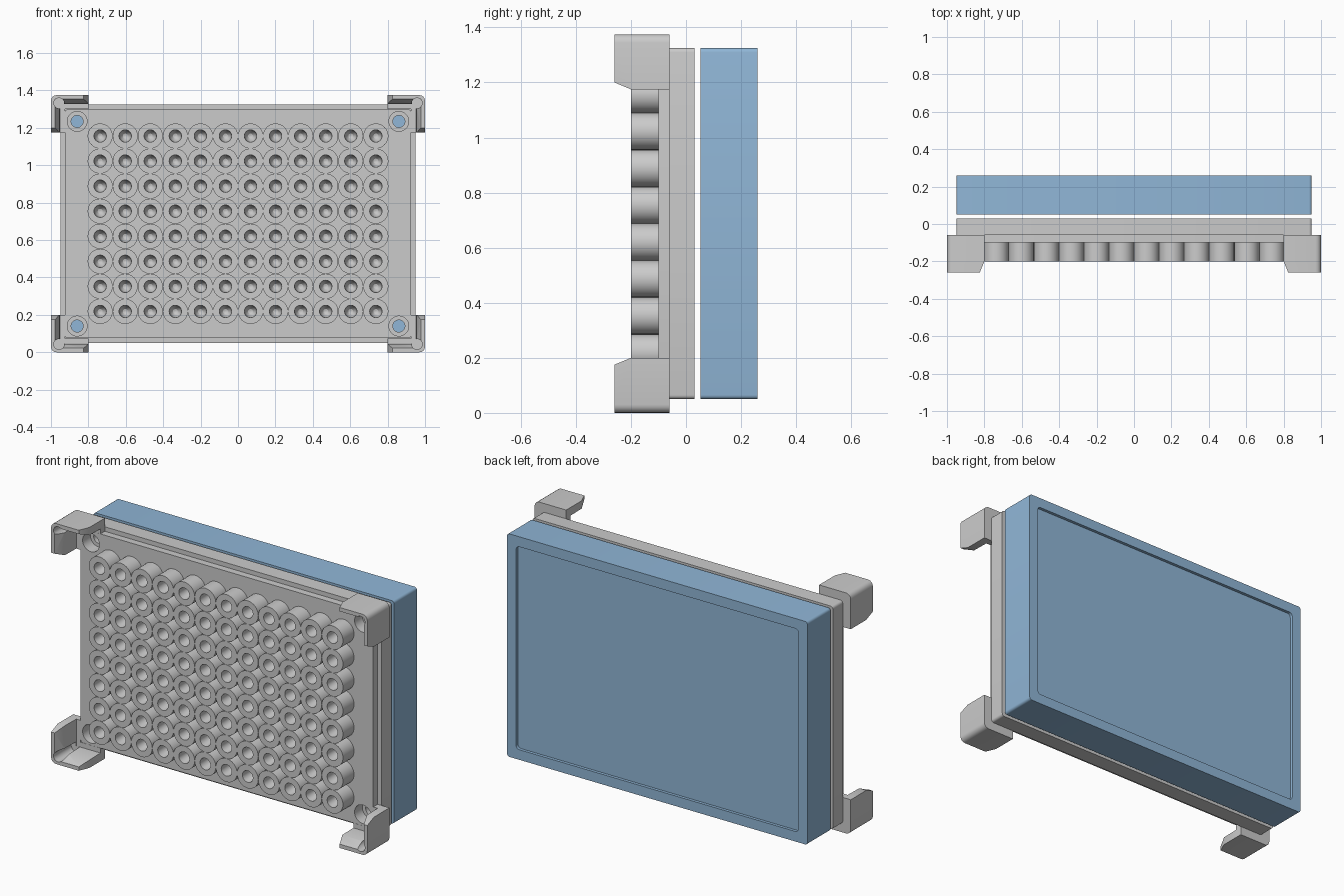
import bpy, bmesh
from math import sin, cos, pi, radians

if "Cube" in bpy.data.objects:
    bpy.data.objects.remove(bpy.data.objects["Cube"])

ZC = 0.6875          # vertical centre of the whole model
PITCH = 0.134        # well spacing


def rounded_rect(hx, hz, r, n=4):
    pts = []
    for k, (sx, sz) in enumerate([(1, 1), (-1, 1), (-1, -1), (1, -1)]):
        for i in range(n + 1):
            a = (k + i / n) * pi / 2
            pts.append((sx * (hx - r) + r * cos(a), sz * (hz - r) + r * sin(a)))
    return pts


def circle(r, x=0, z=0, n=32):
    return [(x + r * cos(2 * pi * i / n), z + r * sin(2 * pi * i / n)) for i in range(n)]


def l_shape(length, t, r=0.03, X=1.0, Z=ZC, n=4):
    """L-shaped outline hugging the upper right corner."""
    arc = [(X - r + r * cos(i / n * pi / 2), Z - r + r * sin(i / n * pi / 2)) for i in range(n + 1)]
    return ([(X - t, Z - t), (X - t, Z - length), (X, Z - length)] + arc
            + [(X - length, Z), (X - length, Z - t)])


def loft(name, levels, origin=(0, 0, ZC)):
    """Bridge a list of (y, outline) sections and cap both ends."""
    bm = bmesh.new()
    rings = [[bm.verts.new((x, y, z)) for x, z in pts] for y, pts in levels]
    n = len(rings[0])
    for a, b in zip(rings, rings[1:]):
        for i in range(n):
            j = (i + 1) % n
            bm.faces.new((a[i], a[j], b[j], b[i]))
    bm.faces.new(rings[0])
    bm.faces.new(rings[-1])
    bmesh.ops.recalc_face_normals(bm, faces=bm.faces)
    me = bpy.data.meshes.new(name)
    bm.to_mesh(me)
    bm.free()
    ob = bpy.data.objects.new(name, me)
    ob.location = origin
    bpy.context.collection.objects.link(ob)
    return ob


def activate(ob):
    bpy.ops.object.select_all(action='DESELECT')
    ob.select_set(True)
    bpy.context.view_layer.objects.active = ob


def apply(ob, kind, **props):
    activate(ob)
    m = ob.modifiers.new(kind.title(), kind)
    for k, v in props.items():
        setattr(m, k, v)
    bpy.ops.object.modifier_apply(modifier=m.name)


def mirror_xz(ob):
    apply(ob, 'MIRROR', use_axis=(True, False, True), use_mirror_merge=False)


def cut(ob, cutter):
    cutter.hide_render = True
    apply(ob, 'BOOLEAN', operation='DIFFERENCE', solver='EXACT', object=cutter)
    bpy.data.objects.remove(cutter)


def smooth(ob):
    activate(ob)
    bpy.ops.object.shade_smooth_by_angle(angle=radians(30))


# Stepped base plate with four counterbored screw holes
outer, step = rounded_rect(0.95, 0.6375, 0.015), rounded_rect(0.925, 0.612, 0.015)
plate = loft("base_plate", [(0.03, outer), (-0.06, outer), (-0.06, step), (-0.1, step)])
hx, hz = 0.86, 0.547
bore, hole = circle(0.053, hx, hz), circle(0.032, hx, hz)
screw_cut = loft("screw_hole_cutter", [(-0.15, bore), (-0.03, bore), (-0.03, hole), (0.08, hole)])
mirror_xz(screw_cut)
cut(plate, screw_cut)
smooth(plate)

# Corner guides: flared L walls with a relief hole in the inner corner
guide = loft("corner_guides", [(-0.06, l_shape(0.2, 0.075)), (-0.1, l_shape(0.2, 0.075)),
                               (-0.1, l_shape(0.2, 0.047)), (-0.2, l_shape(0.2, 0.045)),
                               (-0.26, l_shape(0.175, 0.022))])
relief = circle(0.028, 0.957, ZC - 0.043, 20)
cut(guide, loft("relief_cutter", [(-0.3, relief), (-0.1005, relief)]))
mirror_xz(guide)
smooth(guide)

# 12 x 8 grid of blind wells with rounded bottoms
section = [(-0.095, 0.067), (-0.2, 0.067), (-0.2, 0.033), (-0.14, 0.030),
           (-0.12, 0.024), (-0.107, 0.013), (-0.104, 0.004)]
wells = loft("wells", [(y, circle(r)) for y, r in section],
             origin=(-5.5 * PITCH, 0, ZC - 3.5 * PITCH))
for count, off in ((12, (PITCH, 0, 0)), (8, (0, 0, PITCH))):
    apply(wells, 'ARRAY', count=count, use_relative_offset=False,
          use_constant_offset=True, constant_offset_displace=off)
smooth(wells)

# Blue backing block with a shallow recess behind
inset = rounded_rect(0.893, 0.58, 0.02)
block = loft("backing_block", [(0.052, outer), (0.26, outer), (0.26, inset), (0.243, inset)])
smooth(block)
blue = bpy.data.materials.new("blue")
blue.diffuse_color = (0.28, 0.47, 0.68, 1)
blue.use_nodes = True
blue.node_tree.nodes["Principled BSDF"].inputs["Base Color"].default_value = blue.diffuse_color
block.data.materials.append(blue)
